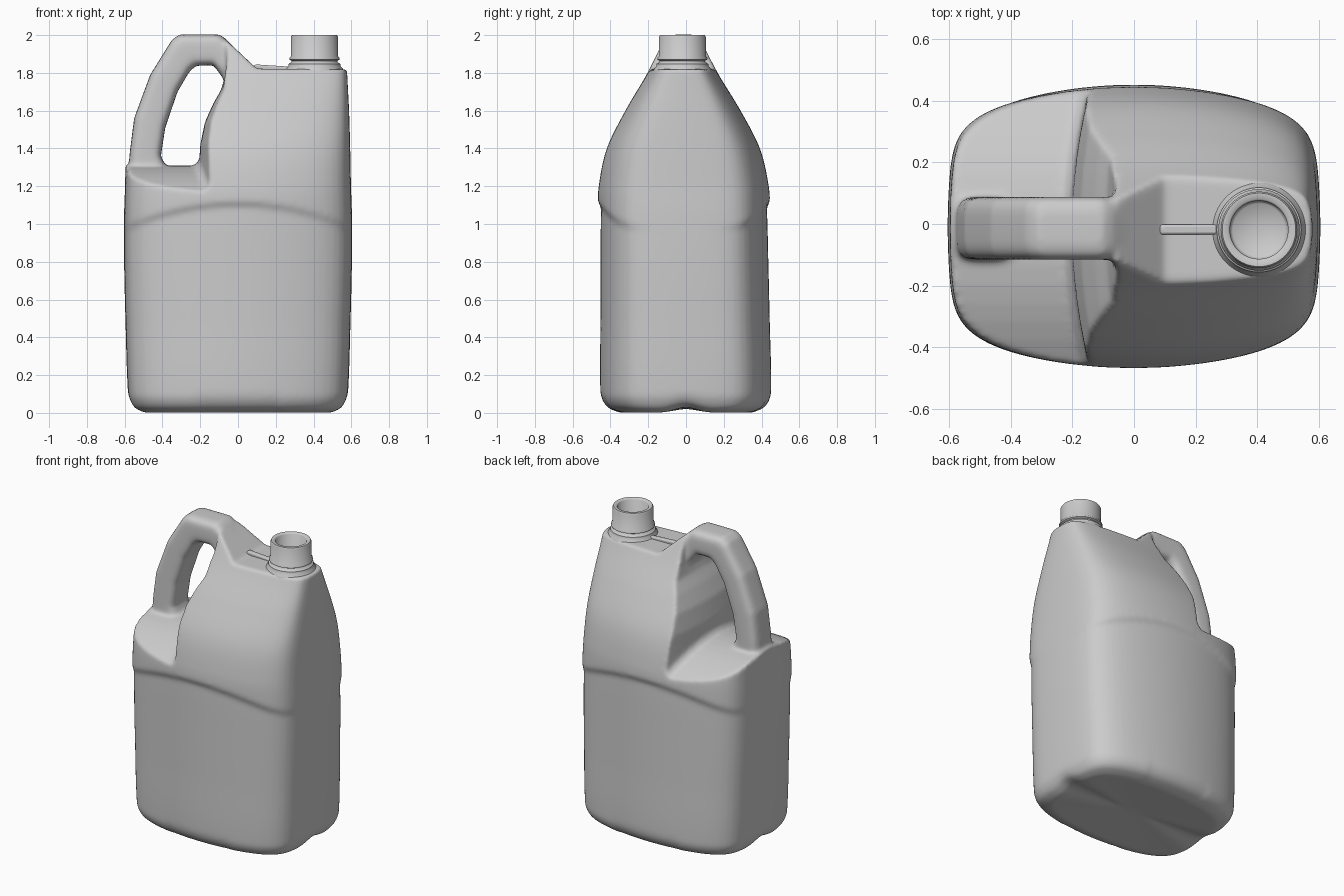
import bpy, bmesh, math
from mathutils import Vector

if "Cube" in bpy.data.objects:
    bpy.data.objects.remove(bpy.data.objects["Cube"])

def skin(name, rings):
    """Closed solid lofted through rings of equal point count."""
    bm = bmesh.new()
    loops = [[bm.verts.new(p) for p in r] for r in rings]
    n = len(loops[0])
    for a, b in zip(loops, loops[1:]):
        for i in range(n):
            j = (i + 1) % n
            bm.faces.new((a[i], a[j], b[j], b[i]))
    bm.faces.new(loops[0])
    bm.faces.new(loops[-1])
    bmesh.ops.recalc_face_normals(bm, faces=bm.faces)
    me = bpy.data.meshes.new(name)
    bm.to_mesh(me)
    bm.free()
    ob = bpy.data.objects.new(name, me)
    bpy.context.collection.objects.link(ob)
    return ob

def curve(keys, z, k):
    """Smooth interpolation of column k of the key table."""
    i = 0
    while i < len(keys) - 2 and z > keys[i + 1][0]:
        i += 1
    def slope(j):
        a, b = keys[max(j - 1, 0)], keys[min(j + 1, len(keys) - 1)]
        return (b[k] - a[k]) / (b[0] - a[0])
    h = keys[i + 1][0] - keys[i][0]
    t = (z - keys[i][0]) / h
    p, q = keys[i][k], keys[i + 1][k]
    return ((2*t**3 - 3*t*t + 1) * p + (t**3 - 2*t*t + t) * h * slope(i)
            + (3*t*t - 2*t**3) * q + (t**3 - t*t) * h * slope(i + 1))

def section(a, b, n=96, p=8):
    """Rounded rectangle with gently bulging sides."""
    pts = []
    for i in range(n):
        t = 2 * math.pi * (i + .5) / n
        c, s = abs(math.cos(t)), abs(math.sin(t))
        lo, hi = 0, 1.5
        for _ in range(24):
            r = (lo + hi) / 2
            u, v = r * c, r * s
            f = (u / (1 - .075 * min(v, 1)**2))**p + (v / (1 - .25 * min(u, 1)**2))**p
            lo, hi = (r, hi) if f < 1 else (lo, r)
        pts.append((a * lo * math.cos(t), b * lo * math.sin(t)))
    return pts

# Body: z, half width, half depth
keys = [(0, .50, .37), (.02, .545, .425), (.05, .567, .455), (.1, .582, .47),
        (.5, .596, .466), (.8, .603, .462), (1.05, .603, .458), (1.2, .598, .45),
        (1.4, .594, .405), (1.6, .588, .305), (1.8, .578, .186), (2.0, .57, .085)]
levels = [0, .008, .02, .035, .05, .07] + [.09 + .0191 * i for i in range(101)]
unit = section(1, 1)
rings = [[(.05 * x, .04 * y, .02) for x, y in unit]]
for z in levels:
    a, b = curve(keys, z, 1), curve(keys, z, 2)
    ring = []
    for u, v in unit:
        x, y = a * u, b * v
        # recessed front and back panels under an arched ridge
        arc = 1.105 - .09 * (x / .5)**2
        t = min(max((arc - z) / .045 + .5, 0), 1)
        y -= math.copysign(.018 * t * t * (3 - 2 * t), y) * min(1, abs(v) * 2)
        # scalloped base edge
        foot = max(0, 1 - z / .12)
        lift = .03 * foot * math.exp(-(y / .08)**2) * u**4
        if abs(x) < .22:
            y *= 1 - .02 * foot
        ring.append((x, y - .01 * z, z + lift))
    rings.append(ring)
body = skin("jug_body", rings)

# Cutter for the grip recess, with an arched floor
rec = []
for i in range(21):
    y = -.6 + .06 * i
    q = min((y / .4)**2, 1.4)
    f = 1.31 - .115 * q
    d = .045 * q
    prof = [(-.8, f), (-.23 + d, f), (-.205 + d, f + .03), (-.2 + d, 1.42), (-.175 + d, 1.54),
            (-.13 + d, 1.64), (-.09 + d, 1.71), (-.07, 1.78), (-.06, 1.86), (-.06, 2.2), (-.8, 2.2)]
    rec.append([(x, y - .015, z) for x, z in prof])
recess = skin("recess_cutter", rec)

# Cutter for the sloping shoulder and flat top
top = [(-.09, 2.0), (.1, 1.822), (.8, 1.818), (.8, 2.3), (-.09, 2.3)]
top_cut = skin("top_cutter", [[(x, y, z) for x, z in top] for y in (-.6, .6)])

# Handle: outer and inner edge points
pairs = [((-.585, 1.1), (-.36, 1.1)), ((-.583, 1.25), (-.375, 1.29)), ((-.573, 1.38), (-.408, 1.36)),
         ((-.55, 1.56), (-.385, 1.51)), ((-.465, 1.79), (-.32, 1.70)), ((-.35, 1.975), (-.255, 1.81)),
         ((-.31, 2.003), (-.22, 1.838)), ((-.1, 2.003), (-.13, 1.84)), ((-.07, 1.985), (-.085, 1.78)),
         ((.07, 1.845), (-.02, 1.65))]
hr = []
for o, i in pairs:
    o, i = Vector((o[0], 0, o[1])), Vector((i[0], 0, i[1]))
    c, h = (o + i) / 2, (o - i) / 2
    ring = []
    for k in range(32):
        t = 2 * math.pi * k / 32
        cs, sn = math.cos(t), math.sin(t)
        e = math.copysign(abs(cs)**.5, cs)
        w = math.copysign(abs(sn)**.5, sn)
        ring.append(c + h * e + Vector((0, .102 * w - .014, 0)))
    hr.append(ring)
handle = skin("handle", hr)

# Merge and soften into one moulded shell
bpy.context.view_layer.objects.active = body
for tool, op in ((recess, 'DIFFERENCE'), (top_cut, 'DIFFERENCE'), (handle, 'UNION')):
    m = body.modifiers.new("cut", 'BOOLEAN')
    m.object, m.operation, m.solver = tool, op, 'EXACT'
    bpy.ops.object.modifier_apply(modifier=m.name)
    bpy.data.objects.remove(tool)
m = body.modifiers.new("blend", 'REMESH')
m.mode, m.voxel_size, m.use_smooth_shade = 'VOXEL', .011, True
m = body.modifiers.new("soften", 'SMOOTH')
m.factor, m.iterations = .5, 10

# Neck: turned profile, open at the top
prof = [(.155, 1.805), (.15, 1.822), (.138, 1.835), (.137, 1.848), (.122, 1.856), (.12, 1.864),
        (.132, 1.87), (.132, 1.88), (.124, 1.888), (.124, 1.99), (.119, 2.0), (.1, 2.0),
        (.094, 1.994), (.094, 1.84), (.085, 1.83), (.002, 1.83)]
neck = skin("neck", [[(.405 + r * math.cos(2 * math.pi * k / 64),
                       -.019 + r * math.sin(2 * math.pi * k / 64), z) for k in range(64)]
                     for r, z in prof])

# Small rib between shoulder and neck
rib = skin("top_rib", [[(x, -.018 + s * .016, z) for x, z in
                        ((.06, 1.8), (.29, 1.8), (.29, 1.832), (.09, 1.845))] for s in (-1, 1)])
m = rib.modifiers.new("round", 'BEVEL')
m.width, m.segments = .008, 3

for ob in (neck, rib):
    bpy.ops.object.select_all(action='DESELECT')
    ob.select_set(True)
    bpy.context.view_layer.objects.active = ob
    bpy.ops.object.shade_smooth_by_angle(angle=math.radians(50))
